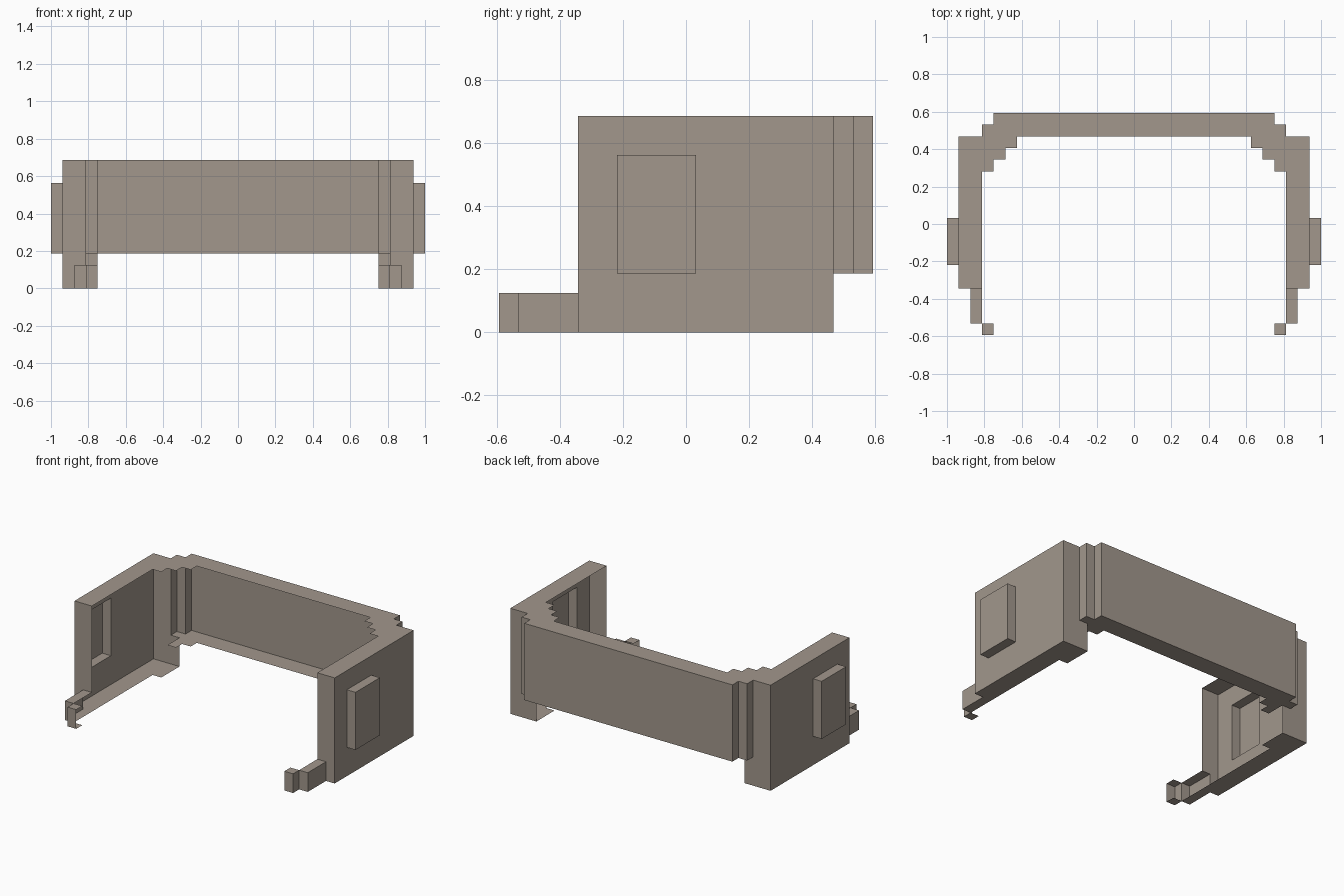
import bpy
import bmesh

cube = bpy.data.objects.get("Cube")
if cube:
    bpy.data.objects.remove(cube, do_unlink=True)

U = 1 / 16  # one grid cell

stone = bpy.data.materials.new("warm grey")
stone.use_nodes = True
colour = (0.36, 0.31, 0.265, 1)
stone.diffuse_color = colour
stone.node_tree.nodes["Principled BSDF"].inputs["Base Color"].default_value = colour


def wall(bm, path, z0, z1):
    """Upright sheet along a clockwise path, facing outward."""
    for (ax, ay), (bx, by) in zip(path, path[1:]):
        quad = [(ax, ay, z0), (ax, ay, z1), (bx, by, z1), (bx, by, z0)]
        bm.faces.new([bm.verts.new((x * U, y * U, z * U)) for x, y, z in quad])


def cap(bm, outline, z, up):
    """Level sheet from a clockwise outline."""
    points = outline[::-1] if up else outline
    bm.faces.new([bm.verts.new((x * U, y * U, z * U)) for x, y in points])


def finish(bm, name):
    """Weld the sheets, make the object and mirror it to the other side."""
    bmesh.ops.remove_doubles(bm, verts=bm.verts, dist=0.0005)
    mesh = bpy.data.meshes.new(name)
    bm.to_mesh(mesh)
    bm.free()
    mesh.materials.append(stone)
    obj = bpy.data.objects.new(name, mesh)
    bpy.context.scene.collection.objects.link(obj)
    obj.modifiers.new("Mirror", 'MIRROR').use_axis[0] = True


# Stepped outlines shared by the walls and the caps
outer_steps = [(0, 9.5), (12, 9.5), (12, 8.5), (13, 8.5), (13, 7.5)]
inner_steps = [(12, 5.5), (11, 5.5), (11, 6.5), (10, 6.5), (10, 7.5), (0, 7.5)]
side_end = [(15, 7.5), (15, -5.5), (13, -5.5), (13, 4.5), (12, 4.5)]

# Back wall: open on the inside, with its raised underside
bm = bmesh.new()
wall(bm, outer_steps, 3, 11)
cap(bm, outer_steps + [(12, 7.5)] + inner_steps, 3, False)
finish(bm, "back_wall")

# Top rim running around the back and both sides
bm = bmesh.new()
cap(bm, outer_steps + side_end + inner_steps, 11, True)
finish(bm, "top_rim")

# Side panels: open on the inside and behind the pads
bm = bmesh.new()
wall(bm, [(12, 7.5), (13, 7.5)], 0, 3)
wall(bm, [(13, 7.5), (15, 7.5), (15, 0.5)], 0, 11)
wall(bm, [(15, 0.5), (15, -3.5)], 0, 3)
wall(bm, [(15, 0.5), (15, -3.5)], 9, 11)
wall(bm, [(15, -3.5), (15, -5.5), (14, -5.5)], 0, 11)
wall(bm, [(14, -5.5), (13, -5.5)], 2, 11)
cap(bm, side_end + [(12, 7.5)], 0, False)
finish(bm, "side_panels")

# Raised pads on the outer sides
bm = bmesh.new()
pad = [(15, 0.5), (16, 0.5), (16, -3.5), (15, -3.5)]
wall(bm, pad, 3, 9)
cap(bm, pad, 9, True)
cap(bm, pad, 3, False)
finish(bm, "side_pads")

# Low front arms with stepped tips
bm = bmesh.new()
wall(bm, [(14, -5.5), (14, -8.5), (13, -8.5), (13, -9.5), (12, -9.5)], 0, 2)
arm = [(13, -5.5), (14, -5.5), (14, -8.5), (13, -8.5)]
tip = [(12, -8.5), (13, -8.5), (13, -9.5), (12, -9.5)]
for outline in (arm, tip):
    cap(bm, outline, 2, True)
    cap(bm, outline, 0, False)
finish(bm, "front_arms")
